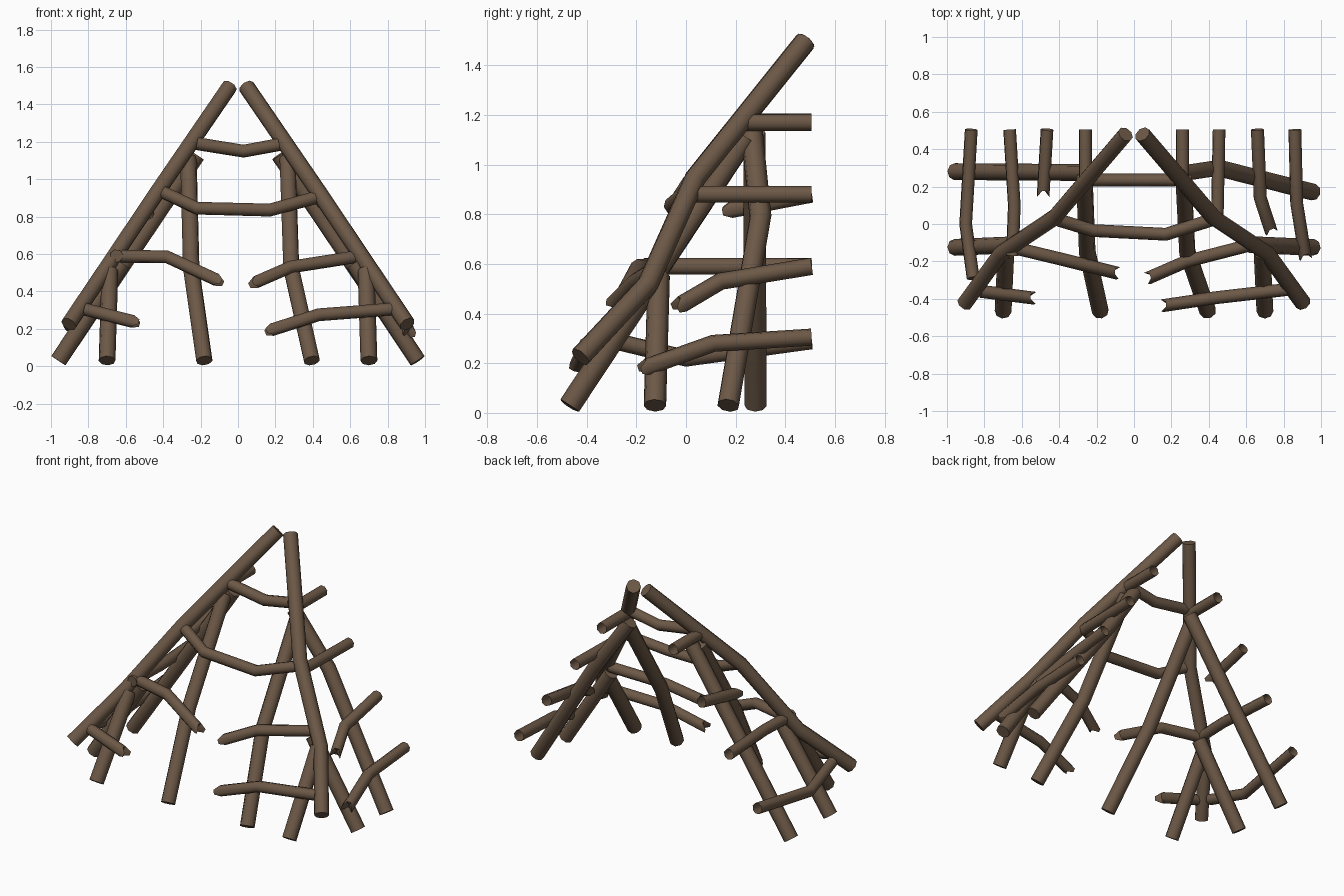
import bpy, bmesh, math
from mathutils import Vector

if "Cube" in bpy.data.objects:
    bpy.data.objects.remove(bpy.data.objects["Cube"])

SIDES = 8
wood = bpy.data.materials.new("brown wood")
wood.diffuse_color = (0.150, 0.098, 0.062, 1)
wood.use_nodes = True
wood.node_tree.nodes["Principled BSDF"].inputs["Base Color"].default_value = wood.diffuse_color


def log(name, pts, r, start="flat", end="flat", spin=0.0):
    """Round log along a bent path; each end is flat, open or torn."""
    pts = [Vector(p) for p in pts]
    segs = [(b - a).normalized() for a, b in zip(pts, pts[1:])]
    bm = bmesh.new()
    rings = []
    u = segs[0].cross(Vector((0.13, 0.21, 0.97))).normalized()
    for i, p in enumerate(pts):
        before, after = segs[max(i - 1, 0)], segs[min(i, len(segs) - 1)]
        t = (before + after).normalized()      # mitred joint direction
        u = (u - t * u.dot(t)).normalized()
        v = t.cross(u)
        kind, sign = (start, -1) if i == 0 else (end, 1) if i == len(pts) - 1 else ("", 0)
        ring = []
        for k in range(SIDES):
            a = 2 * math.pi * (k + 0.5) / SIDES
            co = p + (u * math.cos(a) + v * math.sin(a)) * r
            if kind == "torn":                 # two splintered points
                co += t * sign * r * 0.7 * math.cos(2 * a + spin)
            ring.append(bm.verts.new(co))
        rings.append(ring)
        if kind == "flat":
            bm.faces.new(ring)
        elif kind == "torn":
            c = bm.verts.new(p - t * sign * r * 0.6)
            for k in range(SIDES):
                bm.faces.new((ring[k], ring[(k + 1) % SIDES], c))
    for a, b in zip(rings, rings[1:]):
        for k in range(SIDES):
            j = (k + 1) % SIDES
            bm.faces.new((a[k], a[j], b[j], b[k]))
    bmesh.ops.recalc_face_normals(bm, faces=bm.faces)
    me = bpy.data.meshes.new(name)
    bm.to_mesh(me)
    bm.free()
    me.materials.append(wood)
    ob = bpy.data.objects.new(name, me)
    bpy.context.collection.objects.link(ob)
    bpy.context.view_layer.objects.active = ob
    ob.select_set(True)
    bpy.ops.object.shade_smooth_by_angle(angle=math.radians(50))
    ob.select_set(False)


# Corner hip rafters meeting at the peak
for s, n in ((-1, "left"), (1, "right")):
    log(n + "_hip_rafter", [(s * 0.905, -0.425, 0.225), (s * 0.71, -0.155, 0.515),
                            (s * 0.425, 0.035, 0.94), (s * 0.045, 0.48, 1.495)], 0.044)
    # short poles leaning under the hips
    log(n + "_front_short_pole", [(s * 0.70, -0.468, 0.03), (s * 0.685, -0.15, 0.51)], 0.045)
    log(n + "_side_short_pole", [(s * 0.96, -0.125, 0.03), (s * 0.62, -0.11, 0.55)], 0.045)
    # uppermost side rail
    log(n + "_side_rail_1", [(s * 0.26, 0.23, 1.17), (s * 0.26, 0.505, 1.17)], 0.036, "flat", "open")

# Long poles
log("front_long_pole_left", [(-0.18, -0.468, 0.03), (-0.25, -0.15, 0.52), (-0.265, 0.24, 1.11)], 0.045)
log("front_long_pole_right", [(0.395, -0.468, 0.03), (0.285, -0.15, 0.52), (0.265, 0.24, 1.11)], 0.045)
log("side_long_pole_left", [(-0.96, 0.28, 0.03), (-0.22, 0.275, 1.13)], 0.045)
log("side_long_pole_right", [(0.96, 0.17, 0.03), (0.45, 0.30, 0.79), (0.22, 0.265, 1.13)], 0.045)

# Front rails, top to bottom
R = 0.035
log("front_rail_1", [(-0.22, 0.235, 1.19), (0.03, 0.235, 1.15), (0.22, 0.235, 1.185)], R)
log("front_rail_2", [(-0.40, 0.02, 0.93), (-0.22, -0.035, 0.845), (0.17, -0.055, 0.835), (0.41, 0.02, 0.90)], R)
log("front_rail_3_left", [(-0.63, -0.13, 0.588), (-0.38, -0.19, 0.585), (-0.10, -0.26, 0.455)], R, "flat", "torn")
log("front_rail_3_right", [(0.63, -0.11, 0.585), (0.28, -0.20, 0.53), (0.085, -0.285, 0.445)], R, "flat", "torn")
log("front_rail_4_left", [(-0.82, -0.36, 0.305), (-0.545, -0.395, 0.235)], R, "flat", "torn")
log("front_rail_4_right", [(0.82, -0.35, 0.305), (0.43, -0.395, 0.275), (0.165, -0.435, 0.19)], R, "flat", "torn")

# Side rails, cut open at the back
log("right_side_rail_2", [(0.445, 0.03, 0.88), (0.455, 0.505, 0.88)], R, "flat", "open")
log("right_side_rail_3", [(0.73, -0.03, 0.43), (0.675, 0.14, 0.53), (0.66, 0.505, 0.59)], R, "torn", "open")
log("right_side_rail_4", [(0.915, -0.17, 0.18), (0.87, 0.11, 0.28), (0.86, 0.505, 0.305)], R, "torn", "open")
log("left_side_rail_2", [(-0.485, 0.165, 0.815), (-0.465, 0.505, 0.88)], R, "torn", "open")
log("left_side_rail_3", [(-0.65, -0.17, 0.59), (-0.64, 0.10, 0.59), (-0.665, 0.505, 0.59)], R, "flat", "open")
log("left_side_rail_4", [(-0.86, -0.29, 0.29), (-0.90, 0.0, 0.22), (-0.87, 0.505, 0.29)], R, "flat", "open")
